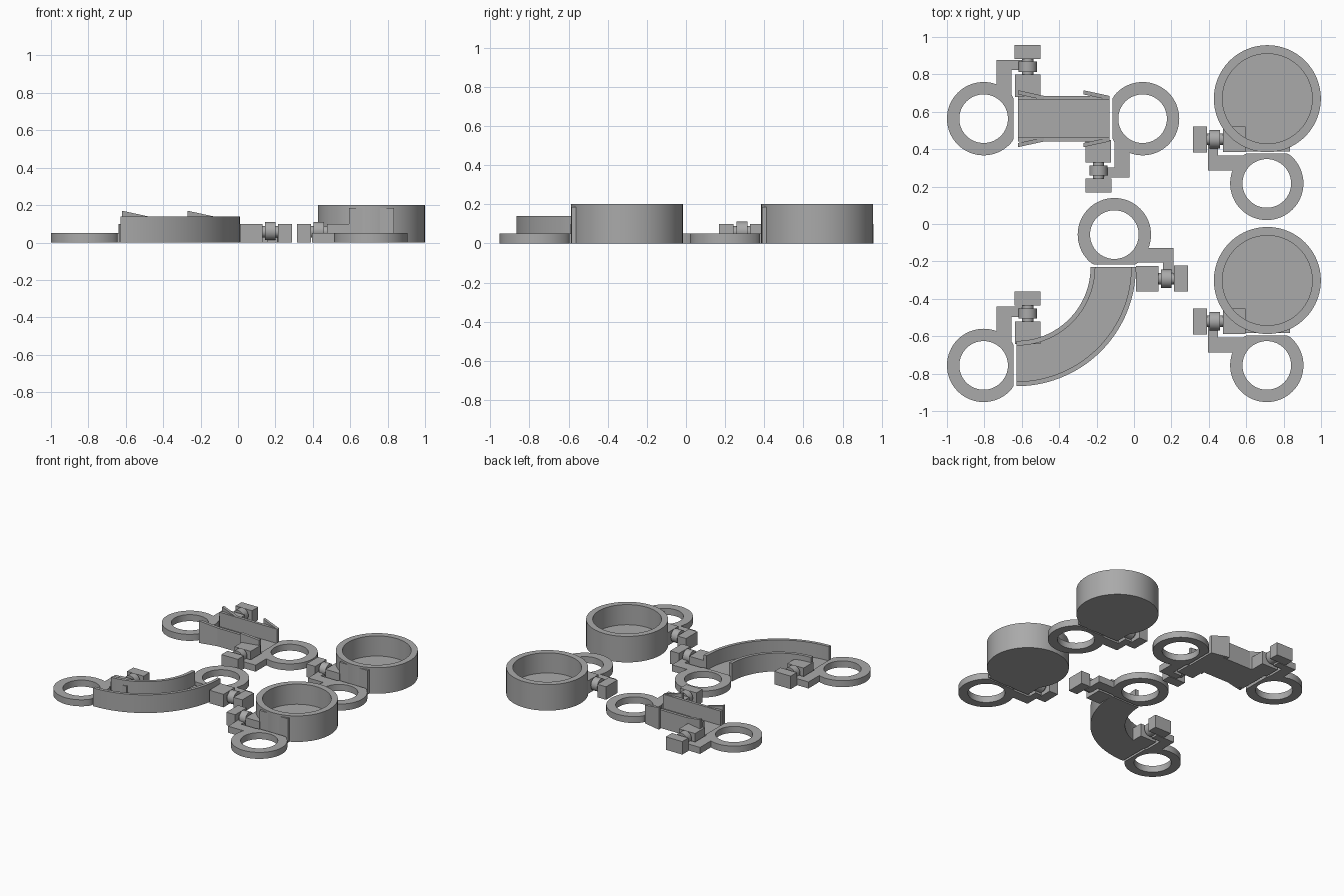
import bpy, bmesh, math
from mathutils import Matrix, Vector

if "Cube" in bpy.data.objects:
    bpy.data.objects.remove(bpy.data.objects["Cube"])

grey = bpy.data.materials.new("plain grey")
grey.diffuse_color = (0.4, 0.4, 0.4, 1)
grey.use_nodes = True
grey.node_tree.nodes["Principled BSDF"].inputs["Base Color"].default_value = grey.diffuse_color


def finish(name, bm, mat=Matrix(), smooth=False):
    bmesh.ops.recalc_face_normals(bm, faces=bm.faces)
    me = bpy.data.meshes.new(name)
    bm.to_mesh(me)
    bm.free()
    me.transform(mat)
    me.materials.append(grey)
    ob = bpy.data.objects.new(name, me)
    bpy.context.collection.objects.link(ob)
    if smooth:
        bpy.ops.object.select_all(action='DESELECT')
        ob.select_set(True)
        bpy.context.view_layer.objects.active = ob
        bpy.ops.object.shade_smooth_by_angle(angle=math.radians(30))
    return ob


def box(name, x, y, z, mat=Matrix()):
    bm = bmesh.new()
    bmesh.ops.create_cube(bm, size=1)
    for v in bm.verts:
        v.co = [a + (b - a) * (c + 0.5) for (a, b), c in zip((x, y, z), v.co)]
    return finish(name, bm, mat)


def rod(name, x, y0, y1, z, r, mat):
    # cylinder lying along local y
    bm = bmesh.new()
    bmesh.ops.create_cone(bm, cap_ends=True, segments=32, radius1=r, radius2=r, depth=y1 - y0)
    place = Matrix.Translation((x, (y0 + y1) / 2, z)) @ Matrix.Rotation(math.pi / 2, 4, 'X')
    return finish(name, bm, mat @ place, True)


def sweep(name, profile, mat, start=0.0, angle=2 * math.pi, steps=64, flat=None):
    # revolve a closed (radius, height) profile, optionally clamped to a flat side
    bm = bmesh.new()
    closed = angle > 6.28
    rows = []
    for i in range(steps if closed else steps + 1):
        a = start + angle * i / steps
        rows.append([bm.verts.new((r * math.cos(a), r * math.sin(a), z)) for r, z in profile])
    n = len(profile)
    for i in range(steps):
        p, q = rows[i], rows[(i + 1) % len(rows)]
        for j in range(n):
            k = (j + 1) % n
            bm.faces.new((p[j], p[k], q[k], q[j]))
    if not closed:
        bm.faces.new(rows[0])
        bm.faces.new(rows[-1][::-1])
    if flat:
        for v in bm.verts:
            v.co.x = min(v.co.x, flat)
    bmesh.ops.remove_doubles(bm, verts=bm.verts, dist=1e-5)
    return finish(name, bm, mat, True)


def ring_unit(x, y, turn):
    # finger ring with one flat side and a hinged arm beside it
    m = Matrix.Translation((x, y, 0)) @ Matrix.Rotation(math.radians(turn), 4, 'Z')
    sweep("ring", [(0.13, 0), (0.196, 0), (0.196, 0.05), (0.13, 0.05)], m, flat=0.16)
    box("ring_arm", (0.07, 0.15), (0.12, 0.315), (0, 0.05), m)
    box("hook_arm", (0.15, 0.225), (0.26, 0.315), (0, 0.05), m)
    rod("hook", 0.236, 0.25, 0.305, 0.062, 0.049, m)
    rod("hinge_pin", 0.236, 0.22, 0.34, 0.058, 0.03, m)
    box("hinge_outer_block", (0.165, 0.305), (0.32, 0.395), (0, 0.1), m)
    box("hinge_inner_block", (0.168, 0.305), (0.115, 0.235), (0, 0.1), m)


for x, y, turn in ((-0.804, 0.563, 0), (0.046, 0.563, 180), (-0.105, -0.057, -90),
                   (-0.804, -0.756, 0), (0.71, 0.217, 90), (0.71, -0.756, 90)):
    ring_unit(x, y, turn)

# round cups with a flat plate facing their ring
for cy in (0.67, -0.302):
    m = Matrix.Translation((0.713, cy, 0))
    sweep("cup", [(0, 0), (0.286, 0), (0.286, 0.2), (0.24, 0.2), (0.24, 0.045), (0, 0.045)],
          m, steps=96)
    box("cup_plate", (-0.12, 0.12), (-0.282, -0.25), (0, 0.185), m)

# quarter-turn channel, U-shaped section
channel = [(0.395, 0), (0.637, 0), (0.637, 0.14), (0.612, 0.14),
           (0.612, 0.03), (0.42, 0.03), (0.42, 0.14), (0.395, 0.14)]
sweep("curved_channel", channel, Matrix.Translation((-0.627, -0.23, 0)),
      start=-math.pi / 2, angle=math.pi / 2, steps=40)

# straight channel with flared guide blades
cy = 0.563
box("channel_floor", (-0.62, -0.13), (cy - 0.122, cy + 0.122), (0, 0.03))
for s in (-1, 1):
    box("channel_wall", (-0.62, -0.13), sorted((cy + s * 0.1, cy + s * 0.122)), (0, 0.14))
    for x in (-0.62, -0.27):
        bm = bmesh.new()
        plan = [(x, 0.152, 0.17), (x, 0.13, 0.17), (x + 0.138, 0.1, 0.14), (x + 0.138, 0.122, 0.14)]
        low = [bm.verts.new((a, cy + s * b, 0)) for a, b, h in plan]
        top = [bm.verts.new((a, cy + s * b, h)) for a, b, h in plan]
        bm.faces.new(low)
        bm.faces.new(top)
        for i in range(4):
            j = (i + 1) % 4
            bm.faces.new((low[i], low[j], top[j], top[i]))
        finish("guide_blade", bm)
